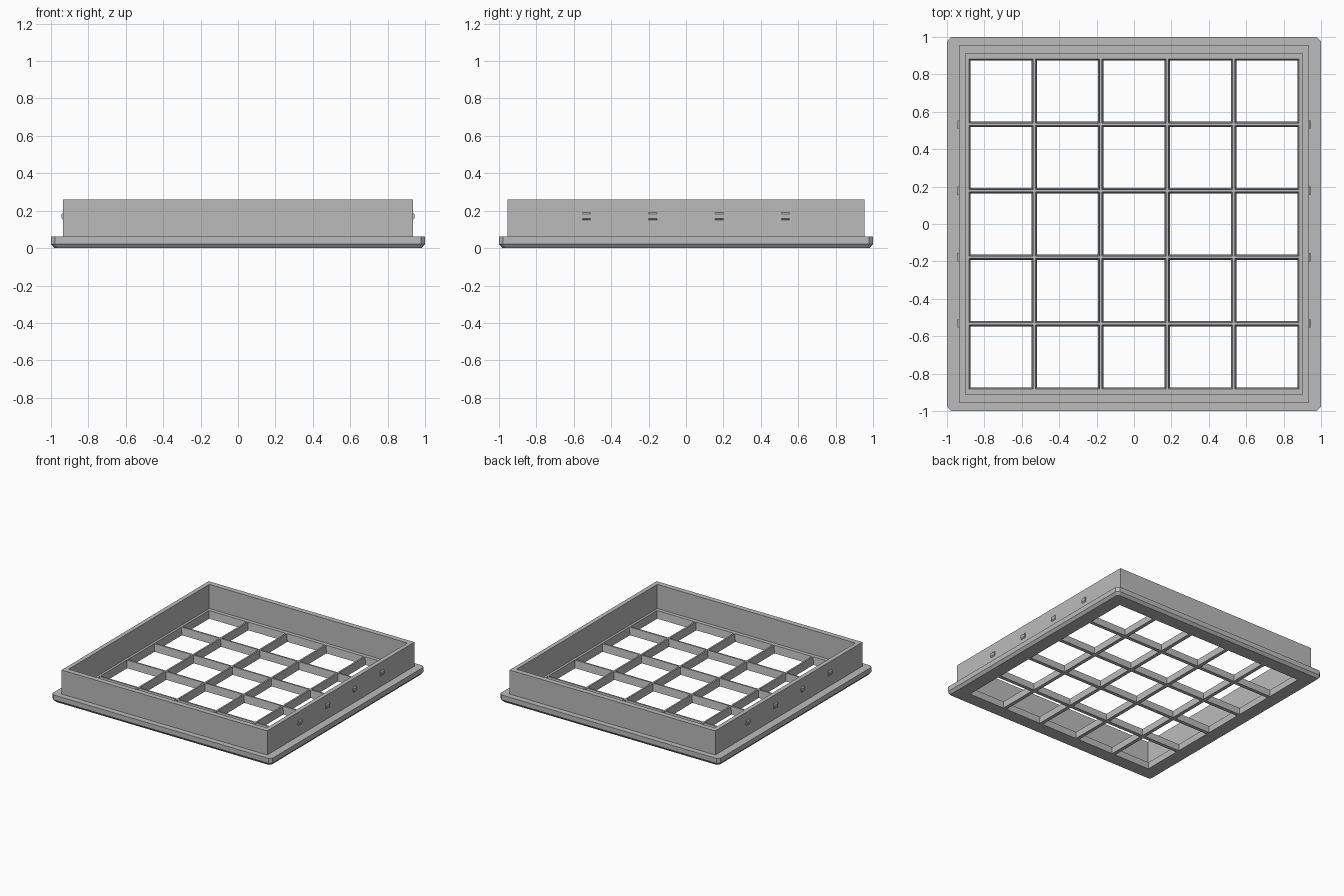
import bpy
import bmesh

cube = bpy.data.objects.get("Cube")
if cube:
    bpy.data.objects.remove(cube, do_unlink=True)

# One plain grey plastic
grey = bpy.data.materials.new("plain grey")
grey.use_nodes = True
COLOUR = (0.5, 0.5, 0.5, 1)
grey.diffuse_color = COLOUR
grey.node_tree.nodes["Principled BSDF"].inputs["Base Color"].default_value = COLOUR

PLATE_TOP = 0.062
PITCH = 0.355


def rectangle(bm, hx, hy, z, cut=0, cx=0, cy=0):
    """Horizontal rectangle of vertices, with optional cut corners."""
    points = []
    for sx, sy in ((-1, -1), (1, -1), (1, 1), (-1, 1)):
        if cut:
            pair = [(sx * (hx - cut), sy * hy), (sx * hx, sy * (hy - cut))]
            points += pair if sx * sy < 0 else pair[::-1]
        else:
            points.append((sx * hx, sy * hy))
    return [bm.verts.new((cx + x, cy + y, z)) for x, y in points]


def bridge(bm, a, b):
    n = len(a)
    for i in range(n):
        j = (i + 1) % n
        bm.faces.new((a[i], a[j], b[j], b[i]))


def loft(bm, loops, closed=False):
    for a, b in zip(loops, loops[1:]):
        bridge(bm, a, b)
    if closed:
        bridge(bm, loops[-1], loops[0])
    else:
        bm.faces.new(loops[0][::-1])
        bm.faces.new(loops[-1])


def finish(bm, name):
    bmesh.ops.recalc_face_normals(bm, faces=bm.faces)
    mesh = bpy.data.meshes.new(name)
    bm.to_mesh(mesh)
    bm.free()
    mesh.materials.append(grey)
    obj = bpy.data.objects.new(name, mesh)
    bpy.context.collection.objects.link(obj)
    return obj


# Base plate with cut corners and a chamfered lower edge
bm = bmesh.new()
loft(bm, [rectangle(bm, 0.982, 0.982, 0, 0.016),
          rectangle(bm, 1, 1, 0.022, 0.022),
          rectangle(bm, 1, 1, PLATE_TOP, 0.022)])
plate = finish(bm, "grid_plate")

# Tapered openings, leaving bars that are narrower at the top
bm = bmesh.new()
low, high = 0.163, 0.171
slope = (high - low) / PLATE_TOP
for i in range(-2, 3):
    for j in range(-2, 3):
        loft(bm, [rectangle(bm, h, h, z, 0, i * PITCH, j * PITCH)
                  for h, z in ((low - slope * 0.05, -0.05),
                               (high + slope * 0.05, PLATE_TOP + 0.05))])
cutter = finish(bm, "opening_cutter")
cutter.hide_render = True
cut = plate.modifiers.new("openings", 'BOOLEAN')
cut.operation = 'DIFFERENCE'
cut.solver = 'EXACT'
cut.object = cutter
bpy.context.view_layer.objects.active = plate
bpy.ops.object.modifier_apply(modifier=cut.name)
bpy.data.objects.remove(cutter, do_unlink=True)

# Upright wall around the grid
bm = bmesh.new()
loft(bm, [rectangle(bm, 0.935, 0.955, 0.05), rectangle(bm, 0.935, 0.955, 0.26),
          rectangle(bm, 0.9, 0.912, 0.26), rectangle(bm, 0.9, 0.912, 0.05)], closed=True)
finish(bm, "wall")

# Snap nubs with sloped top and bottom on both side walls
PROFILE = ((0.925, 0.15), (0.935, 0.15), (0.943, 0.158),
           (0.943, 0.182), (0.935, 0.19), (0.925, 0.19))
for side, label in ((1, "left"), (-1, "right")):
    bm = bmesh.new()
    for k in (-1.5, -0.5, 0.5, 1.5):
        loft(bm, [[bm.verts.new((side * x, k * PITCH + dy, z)) for x, z in PROFILE]
                  for dy in (-0.022, 0.022)])
    finish(bm, label + "_nubs")
